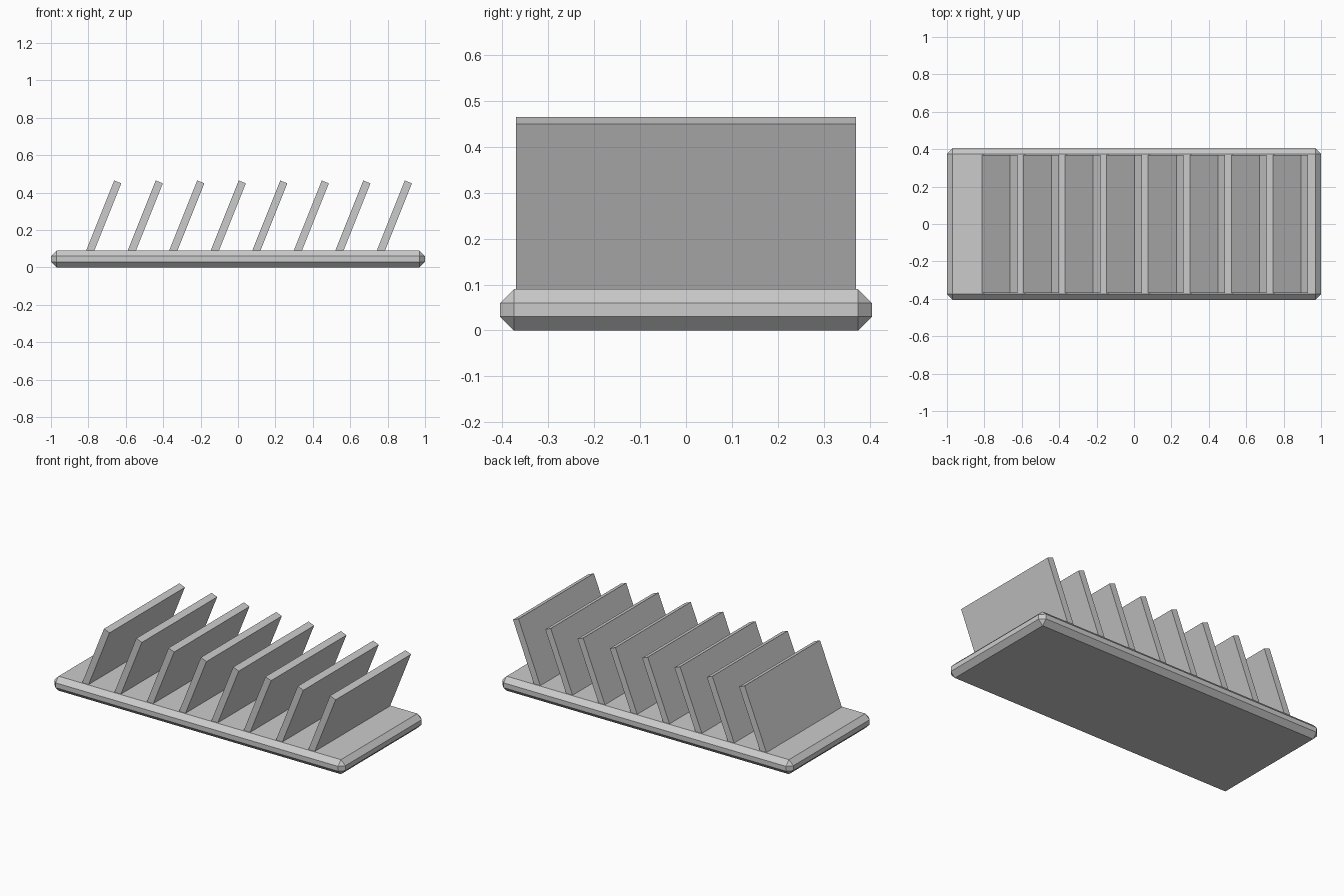
import bpy
from math import radians, sin, cos
from mathutils import Matrix, Vector

cube = bpy.data.objects.get("Cube")
if cube:
    bpy.data.objects.remove(cube, do_unlink=True)

# Single grey material
GREY = (0.6, 0.6, 0.6, 1)
grey = bpy.data.materials.new("light grey")
grey.use_nodes = True
grey.diffuse_color = GREY
grey.node_tree.nodes["Principled BSDF"].inputs["Base Color"].default_value = GREY


def box(name, size, matrix):
    bpy.ops.mesh.primitive_cube_add(size=1)
    obj = bpy.context.object
    obj.name = name
    obj.data.transform(matrix @ Matrix.Diagonal((*size, 1)))
    obj.data.materials.append(grey)
    return obj


# Chamfered base plate
HEIGHT = 0.09
base = box("base", (2, 0.81, HEIGHT), Matrix.Translation((0, 0, HEIGHT / 2)))
bevel = base.modifiers.new("chamfer", "BEVEL")
bevel.width = 0.03
bevel.segments = 1

# Row of leaning dividers, rooted in the base
COUNT, SPACING = 8, 0.222
TILT, THICK, LENGTH = radians(21.8), 0.041, 0.43
up = Vector((sin(TILT), 0, cos(TILT)))
top = Vector((-0.643, 0, 0.457))
for i in range(COUNT):
    centre = top + Vector((i * SPACING, 0, 0)) - up * LENGTH / 2
    box(f"divider_{i + 1}", (THICK, 0.74, LENGTH),
        Matrix.Translation(centre) @ Matrix.Rotation(TILT, 4, "Y"))
